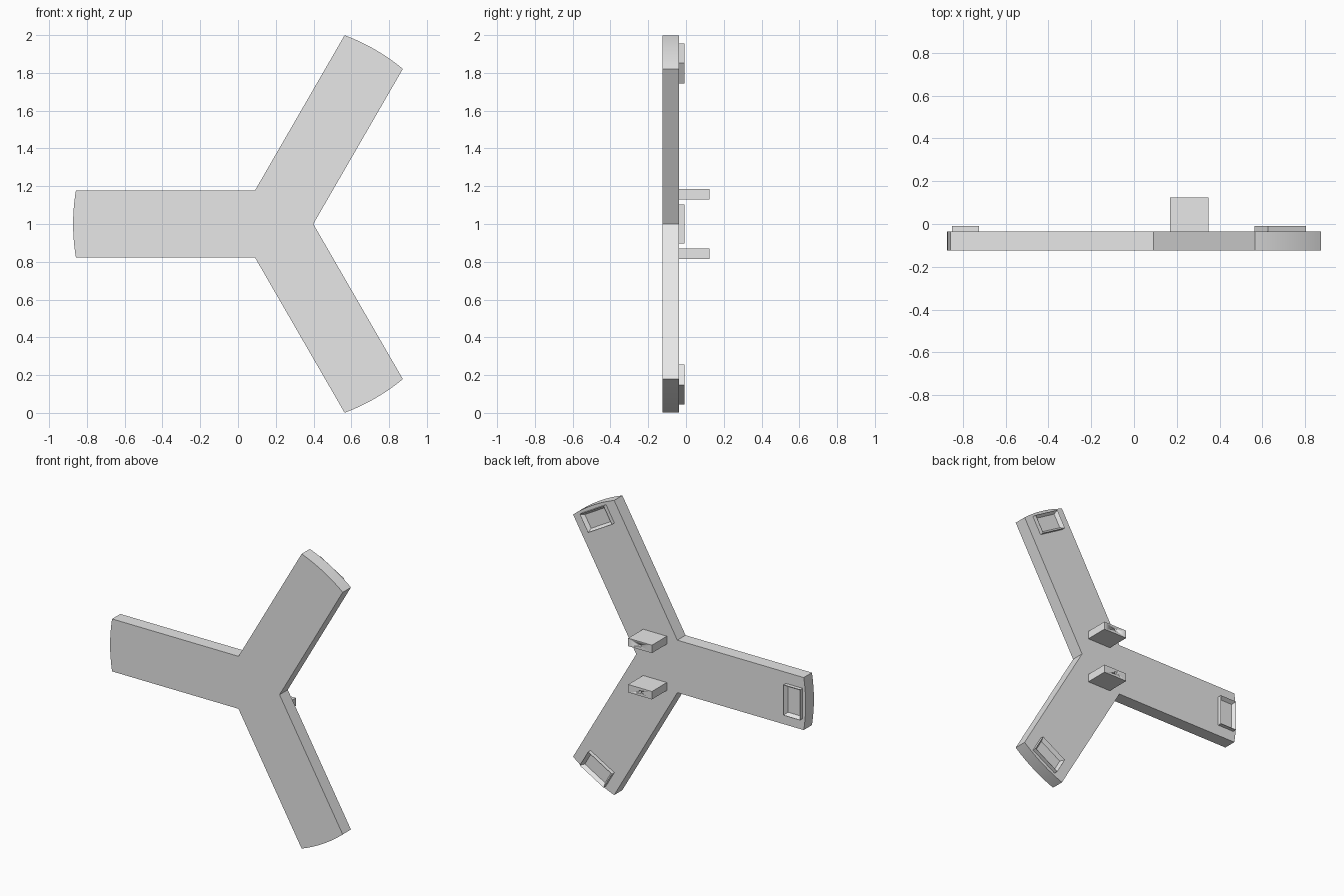
import bpy, bmesh, math
from mathutils import Matrix, Vector

cube = bpy.data.objects.get("Cube")
if cube:
    bpy.data.objects.remove(cube, do_unlink=True)

HUB = Vector((0.193, 0, 1.0))      # centre where the arms meet
RADIUS, HALF_W = 1.066, 0.178      # arm reach and half width
FRONT, BACK = -0.124, -0.036       # plate faces
PAD_TOP, TAB_END = -0.009, 0.124
ARM_ANGLES = [math.radians(a) for a in (60, 180, 300)]

grey = bpy.data.materials.new("light grey")
grey.use_nodes = True
grey.diffuse_color = (0.8, 0.8, 0.8, 1)
grey.node_tree.nodes["Principled BSDF"].inputs["Base Color"].default_value = (0.8, 0.8, 0.8, 1)


def finish(bm, name):
    """Turn a bmesh into a grey object with sharp edges kept."""
    bmesh.ops.recalc_face_normals(bm, faces=bm.faces)
    mesh = bpy.data.meshes.new(name)
    bm.to_mesh(mesh)
    bm.free()
    mesh.materials.append(grey)
    obj = bpy.data.objects.new(name, mesh)
    bpy.context.collection.objects.link(obj)
    bpy.ops.object.select_all(action='DESELECT')
    obj.select_set(True)
    bpy.context.view_layer.objects.active = obj
    bpy.ops.object.shade_smooth_by_angle(angle=math.radians(30))
    return obj


def box(x0, x1, y0, y1, z0, z1):
    bm = bmesh.new()
    bmesh.ops.create_cube(bm, size=1)
    for v in bm.verts:
        v.co = ((x0 + x1) / 2 + v.co.x * (x1 - x0),
                (y0 + y1) / 2 + v.co.y * (y1 - y0),
                (z0 + z1) / 2 + v.co.z * (z1 - z0))
    return bm


# Three-armed plate with rounded tips, extruded from one outline
bm = bmesh.new()
spread = math.asin(HALF_W / RADIUS)
crotch = HALF_W / math.sin(math.radians(60))
outline = []
for a in ARM_ANGLES:
    polar = [(RADIUS, a + spread * (i / 8 - 1)) for i in range(17)]
    polar.append((crotch, a + math.radians(60)))
    outline += [HUB + Vector((r * math.cos(t), FRONT, r * math.sin(t))) for r, t in polar]
face = bm.faces.new([bm.verts.new(p) for p in outline])
grown = bmesh.ops.extrude_face_region(bm, geom=[face])["geom"]
bmesh.ops.translate(bm, vec=(0, BACK - FRONT, 0),
                    verts=[v for v in grown if isinstance(v, bmesh.types.BMVert)])
finish(bm, "three_arm_plate")

# Recessed rectangular pad on the back of each arm tip
for n, a in enumerate(ARM_ANGLES):
    bm = box(0.918, 1.043, BACK - 0.004, PAD_TOP, -0.103, 0.103)
    bm.normal_update()
    top = max(bm.faces, key=lambda f: f.calc_center_median().y)
    bmesh.ops.inset_region(bm, faces=[top], thickness=0.022)
    bmesh.ops.translate(bm, verts=list(top.verts), vec=(0, BACK - PAD_TOP + 0.002, 0))
    bm.transform(Matrix.Translation(HUB) @ Matrix.Rotation(-a, 4, 'Y'))
    finish(bm, f"tip_pad_{n + 1}")

# Pair of mounting tabs, each with a small screw hole in its end
for name, side in (("upper_tab", 1), ("lower_tab", -1)):
    z0, z1 = sorted((1 + side * 0.13, 1 + side * 0.184))
    tab = finish(box(0.169, 0.347, BACK - 0.004, TAB_END, z0, z1), name)
    bm = bmesh.new()
    bmesh.ops.create_cone(bm, cap_ends=True, segments=16, radius1=0.009, radius2=0.009, depth=0.16,
                          matrix=Matrix.Translation((0.258, TAB_END, (z0 + z1) / 2))
                          @ Matrix.Rotation(math.pi / 2, 4, 'X'))
    cutter = finish(bm, "hole_cutter")
    cutter.hide_render = True
    cut = tab.modifiers.new("screw_hole", 'BOOLEAN')
    cut.operation, cut.solver, cut.object = 'DIFFERENCE', 'EXACT', cutter
    bpy.context.view_layer.objects.active = tab
    bpy.ops.object.modifier_apply(modifier=cut.name)
    bpy.data.objects.remove(cutter, do_unlink=True)
